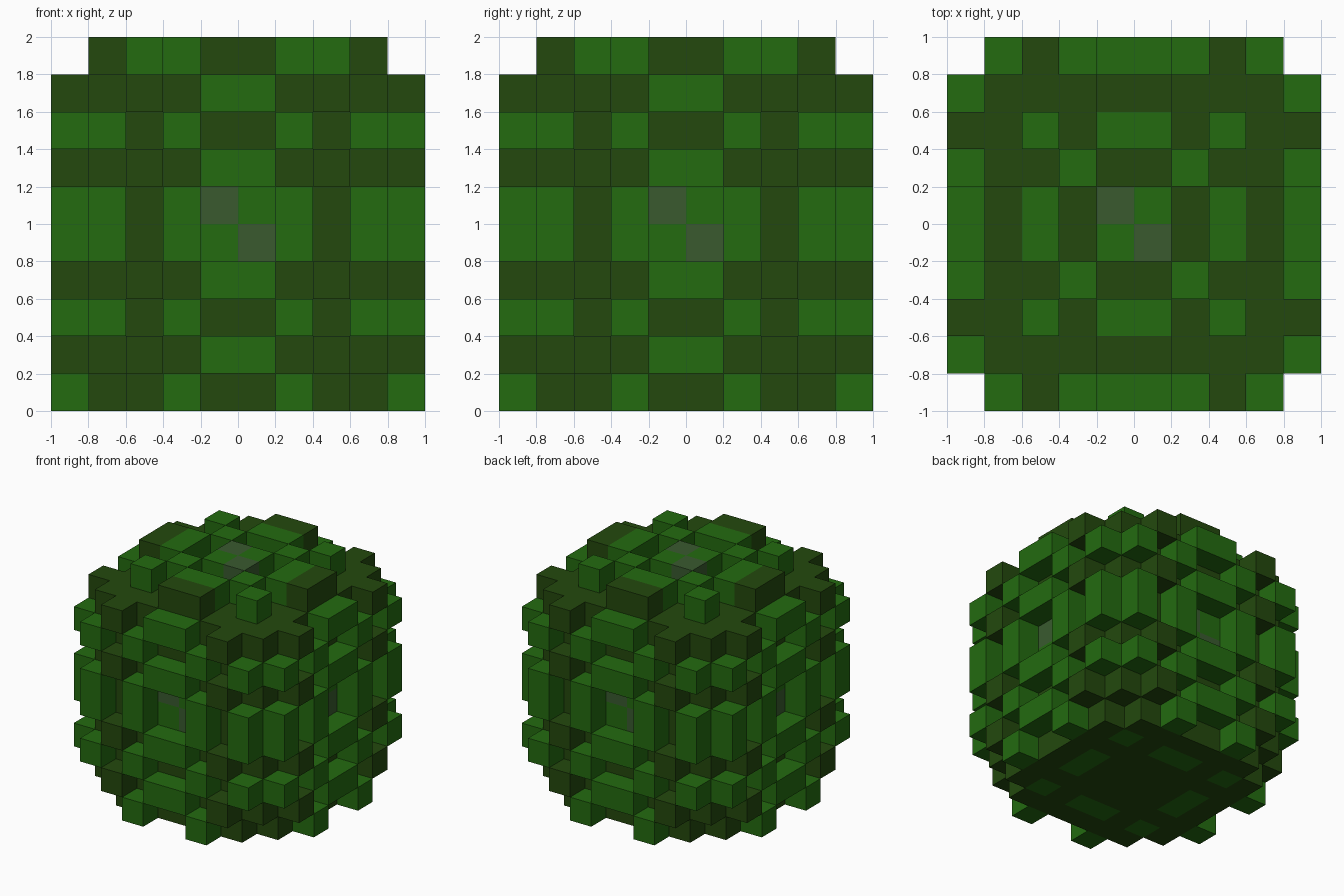
import bpy
import bmesh
from mathutils import Vector

SIZE = 10          # blocks along each side
BLOCK = 0.2
LIGHT, DARK, MOSS = range(3)

if "Cube" in bpy.data.objects:
    bpy.data.objects.remove(bpy.data.objects["Cube"], do_unlink=True)


def make_material(name, colour):
    mat = bpy.data.materials.new(name)
    mat.use_nodes = True
    rgba = (*colour, 1.0)
    mat.diffuse_color = rgba
    bsdf = next(n for n in mat.node_tree.nodes if n.type == 'BSDF_PRINCIPLED')
    bsdf.inputs["Base Color"].default_value = rgba
    bsdf.inputs["Roughness"].default_value = 0.9
    return mat


materials = [
    make_material("light_leaf_green", (0.017, 0.147, 0.005)),
    make_material("dark_leaf_green", (0.017, 0.066, 0.004)),
    make_material("grey_moss_green", (0.041, 0.102, 0.028)),
]

# Raised blocks of the crown, keyed by distance from the two centre planes
CROWN = {(0, 2): LIGHT, (0, 3): DARK, (1, 1): LIGHT, (2, 2): LIGHT}


def side_centre(i, j, k):
    """Diagonal moss pair in the middle of each of the four sides."""
    x, y = i - 4.5, j - 4.5
    if abs(y) > abs(x):
        across = x if y < 0 else -x
    else:
        across = y if x > 0 else -y
    return MOSS if (across < 0) == (k == 5) else LIGHT


def block_colour(i, j, k):
    """Colour of the block at a grid place, or None where it is empty."""
    if not all(0 <= n < SIZE for n in (i, j, k)):
        return None
    lo, hi = sorted(int(abs(n - 4.5)) for n in (i, j))
    # Crown
    if k == 9:
        if hi == 0:
            return MOSS if (i == 4) == (j == 5) else LIGHT
        return CROWN.get((lo, hi))
    # Flat base with small outer nubs
    if k == 0:
        if hi == 4:
            return LIGHT if lo == 1 else None
        if lo == 3:
            return None
        return LIGHT if hi == 2 and lo != 1 else DARK
    # Outer tufts, staggered from layer to layer
    if hi == 4:
        if k in (2, 4, 5, 7):
            return LIGHT if lo in (1, 3) else None
        return {0: LIGHT, 2: DARK}.get(lo)
    # Core
    if k in (4, 5) and (lo, hi) == (0, 3):
        return side_centre(i, j, k)
    return DARK


def build_foliage():
    bm = bmesh.new()
    corners = {}

    def vert(p):
        key = tuple(round(n) for n in p)
        if key not in corners:
            x, y, z = key
            corners[key] = bm.verts.new(
                ((x - 5) * BLOCK, (y - 5) * BLOCK, z * BLOCK))
        return corners[key]

    axes = [Vector((1, 0, 0)), Vector((0, 1, 0)), Vector((0, 0, 1))]
    for n in range(SIZE ** 3):
        place = (n // 100, n // 10 % 10, n % 10)
        colour = block_colour(*place)
        if colour is None:
            continue
        middle = Vector(place) + Vector((0.5, 0.5, 0.5))
        for axis in range(3):
            u, v = axes[(axis + 1) % 3] / 2, axes[(axis + 2) % 3] / 2
            for sign in (-1, 1):
                normal = axes[axis] * sign
                beside = [int(c) for c in Vector(place) + normal]
                if block_colour(*beside) is not None:
                    continue
                centre = middle + normal / 2
                ring = [centre - u - v, centre + u - v,
                        centre + u + v, centre - u + v]
                face = bm.faces.new([vert(p) for p in ring[::sign]])
                face.material_index = colour

    mesh = bpy.data.meshes.new("leaf_ball")
    bm.to_mesh(mesh)
    bm.free()
    for mat in materials:
        mesh.materials.append(mat)
    obj = bpy.data.objects.new("leaf_ball", mesh)
    bpy.context.collection.objects.link(obj)
    return obj


build_foliage()
